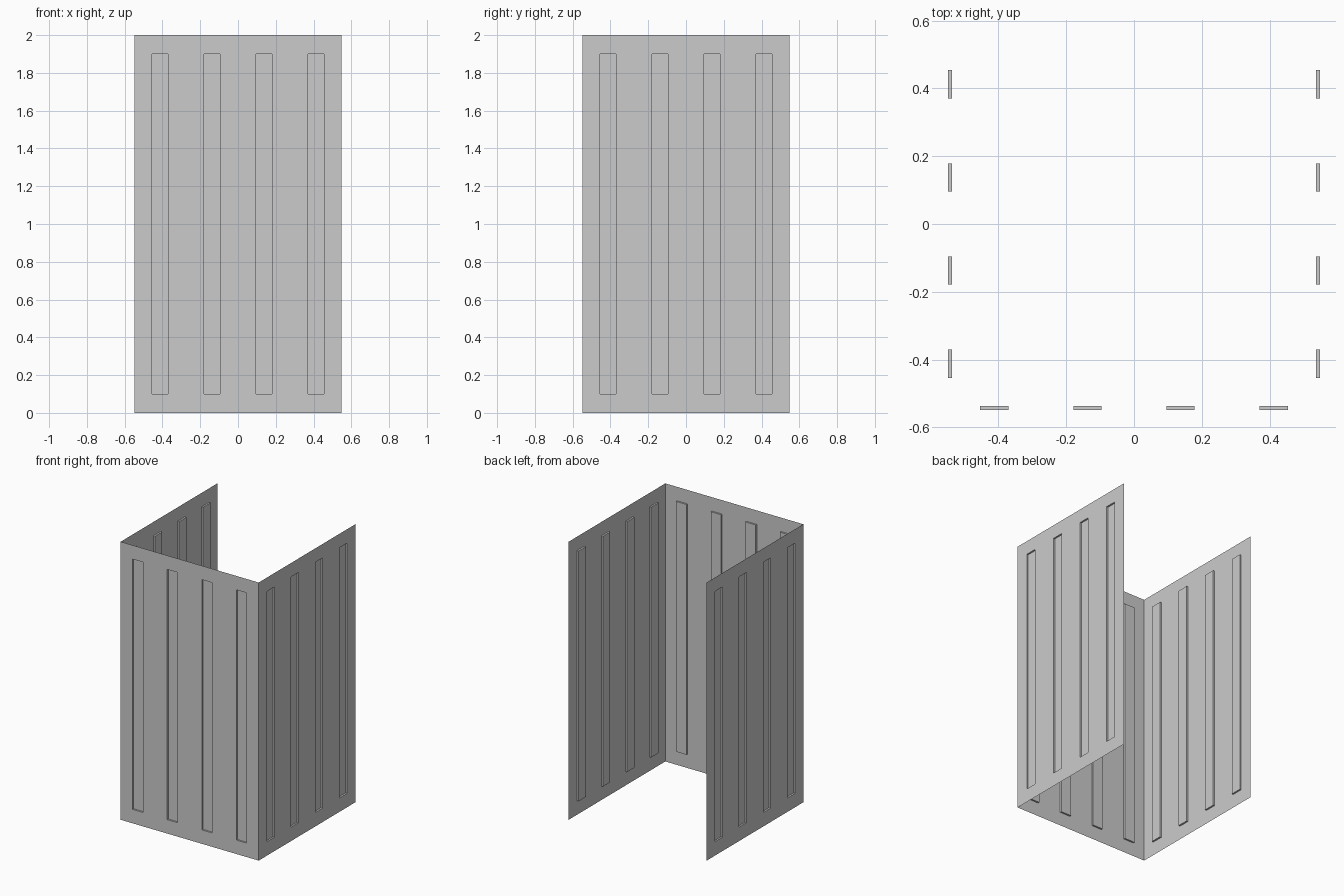
import bpy
import bmesh
import math
from mathutils import Matrix, Vector

cube = bpy.data.objects.get("Cube")
if cube:
    bpy.data.objects.remove(cube, do_unlink=True)

HALF = 0.549          # half the width of every panel
HEIGHT = 2.0
GROOVES = 4
PITCH = 0.275         # spacing between groove centres
GROOVE_WIDTH = 0.083
MARGIN = 0.1          # plain strip above and below the grooves
DEPTH = 0.012


def grooved_panel(name, angle):
    """Thin sheet with upright grooves pressed inward, turned about z."""
    centres = [(i - (GROOVES - 1) / 2) * PITCH for i in range(GROOVES)]
    xs = [-HALF]
    for c in centres:
        xs += [c - GROOVE_WIDTH / 2, c + GROOVE_WIDTH / 2]
    xs.append(HALF)
    zs = [0, MARGIN, HEIGHT - MARGIN, HEIGHT]

    # Flat sheet divided along the groove edges
    bm = bmesh.new()
    grid = [[bm.verts.new((x, -HALF, z)) for z in zs] for x in xs]
    cells = []
    for i in range(len(xs) - 1):
        for j in range(len(zs) - 1):
            face = bm.faces.new((grid[i][j], grid[i + 1][j],
                                 grid[i + 1][j + 1], grid[i][j + 1]))
            if i % 2 == 1 and j == 1:
                cells.append(face)

    # Press the groove floors inward
    floors = bmesh.ops.extrude_discrete_faces(bm, faces=cells)["faces"]
    verts = list({v for f in floors for v in f.verts})
    bmesh.ops.translate(bm, verts=verts, vec=Vector((0, DEPTH, 0)))
    bm.transform(Matrix.Rotation(angle, 4, 'Z'))

    mesh = bpy.data.meshes.new(name)
    bm.to_mesh(mesh)
    bm.free()
    obj = bpy.data.objects.new(name, mesh)
    bpy.context.collection.objects.link(obj)
    return obj


# Three walls, open at the back
grooved_panel("front_panel", 0)
grooved_panel("left_panel", math.pi / 2)
grooved_panel("right_panel", -math.pi / 2)
